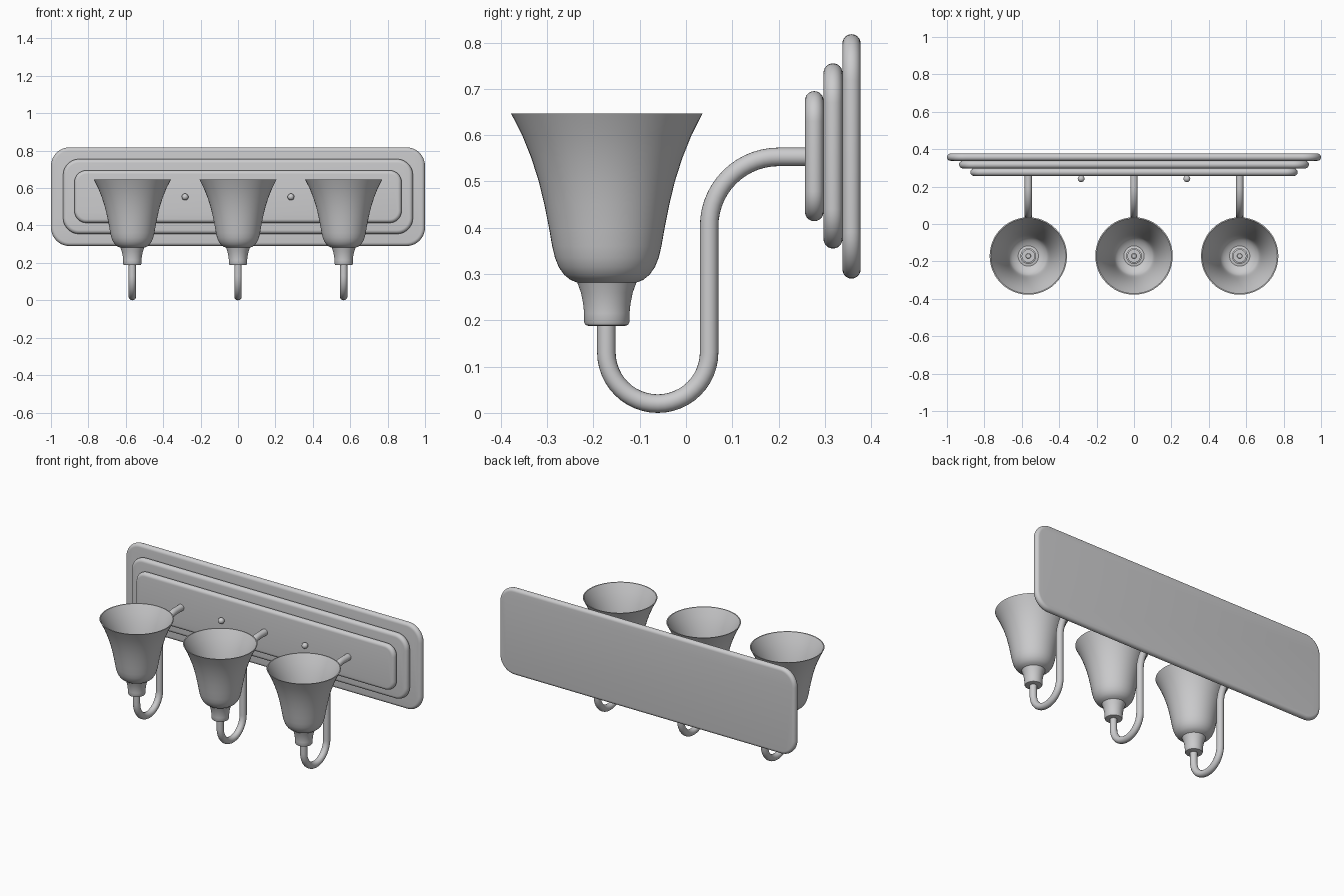
import bpy, bmesh, math
from math import sin, cos, pi

if "Cube" in bpy.data.objects:
    bpy.data.objects.remove(bpy.data.objects["Cube"])

metal = bpy.data.materials.new("satin_grey")
metal.diffuse_color = (0.6, 0.6, 0.61, 1)
metal.use_nodes = True
metal.node_tree.nodes["Principled BSDF"].inputs["Base Color"].default_value = metal.diffuse_color


def finish(name, bm, angle=35):
    bmesh.ops.remove_doubles(bm, verts=bm.verts, dist=1e-5)
    bmesh.ops.recalc_face_normals(bm, faces=bm.faces)
    me = bpy.data.meshes.new(name)
    bm.to_mesh(me)
    bm.free()
    me.materials.append(metal)
    ob = bpy.data.objects.new(name, me)
    bpy.context.collection.objects.link(ob)
    bpy.ops.object.select_all(action='DESELECT')
    ob.select_set(True)
    bpy.context.view_layer.objects.active = ob
    bpy.ops.object.shade_smooth_by_angle(angle=math.radians(angle))
    return ob


def skin(bm, rings, caps=True):
    """Join closed rings of points with quads."""
    vs = [[bm.verts.new(p) for p in r] for r in rings]
    n = len(vs[0])
    for a, b in zip(vs, vs[1:]):
        for i in range(n):
            bm.faces.new((a[i], a[(i + 1) % n], b[(i + 1) % n], b[i]))
    if caps:
        bm.faces.new(vs[0])
        bm.faces.new(vs[-1])


def plate(name, hx, z0, z1, y0, y1, rad):
    """Rounded rectangle with a fully rounded rim."""
    r, ym, zm, hz = (y1 - y0) / 2, (y0 + y1) / 2, (z0 + z1) / 2, (z1 - z0) / 2
    rings = []
    for k in range(13):
        t = -pi / 2 + pi * k / 12
        c = rad - r * (1 - cos(t))
        ring = []
        for q, (sx, sz) in enumerate(((1, 1), (-1, 1), (-1, -1), (1, -1))):
            for j in range(11):
                a = pi / 2 * (q + j / 10)
                ring.append((sx * (hx - rad) + c * cos(a), ym + r * sin(t),
                             zm + sz * (hz - rad) + c * sin(a)))
        rings.append(ring)
    bm = bmesh.new()
    skin(bm, rings)
    finish(name, bm)


def lathe(name, prof, x, y, caps=True, n=48):
    """Turn a (radius, z) profile about a vertical axis."""
    bm = bmesh.new()
    skin(bm, [[(x + r * cos(2 * pi * i / n), y + r * sin(2 * pi * i / n), z)
               for i in range(n)] for r, z in prof], caps)
    return finish(name, bm)


# Stepped wall plate
plate("back_plate", 1.0, 0.29, 0.818, 0.338, 0.377, 0.10)
plate("middle_plate", 0.935, 0.355, 0.755, 0.297, 0.338, 0.085)
plate("front_plate", 0.875, 0.414, 0.695, 0.257, 0.297, 0.065)

# Arm centre line in (y, z)
path = [(0.275, 0.553)]
path += [(0.20 - 0.15 * sin(a), 0.403 + 0.15 * cos(a))
         for a in (pi / 2 * i / 14 for i in range(15))]
path += [(-0.061 + 0.111 * cos(a), 0.131 - 0.111 * sin(a))
         for a in (pi * i / 24 for i in range(25))]
path += [(-0.172, 0.20)]


def arm(x, r=0.02, n=20):
    rings = []
    for i, (y, z) in enumerate(path):
        p, q = path[max(i - 1, 0)], path[min(i + 1, len(path) - 1)]
        d = math.hypot(q[0] - p[0], q[1] - p[1])
        ny, nz = -(q[1] - p[1]) / d, (q[0] - p[0]) / d
        rings.append([(x + r * cos(2 * pi * k / n), y + ny * r * sin(2 * pi * k / n),
                       z + nz * r * sin(2 * pi * k / n)) for k in range(n)])
    bm = bmesh.new()
    skin(bm, rings)
    finish("arm", bm)


outer = [(0.06, 0.28), (0.078, 0.287), (0.092, 0.298), (0.104, 0.315), (0.112, 0.335),
         (0.118, 0.36), (0.125, 0.40), (0.135, 0.45), (0.147, 0.50), (0.163, 0.55),
         (0.183, 0.60), (0.207, 0.647)]
inner = [(r - 0.006, z + (0.006 if z < 0.3 else 0)) for r, z in reversed(outer)]
holder = [(0.040, 0.188), (0.046, 0.190), (0.049, 0.196), (0.049, 0.215), (0.051, 0.235),
          (0.056, 0.260), (0.064, 0.282), (0.050, 0.288)]
socket = [(0.042, 0.286), (0.042, 0.302), (0.039, 0.304), (0.033, 0.304), (0.033, 0.292),
          (0.014, 0.292), (0.012, 0.298)]

# Three bell lamps on gooseneck arms
for x in (-0.565, 0, 0.565):
    arm(x)
    lathe("lamp_holder", holder, x, -0.171)
    lathe("bell_shade", outer + inner, x, -0.171, caps=False)
    lathe("bulb_socket", socket, x, -0.171, n=32)

# Round-headed mounting knobs
for x in (-0.283, 0.283):
    prof = [(0.010, 0.0), (0.010, 0.012)]
    prof += [(0.018 * cos(a), 0.018 + 0.018 * sin(a))
             for a in (-0.9 + (pi / 2 + 0.85) * i / 12 for i in range(13))]
    knob = lathe("mounting_knob", prof, 0, 0, n=24)
    knob.rotation_euler = (pi / 2, 0, 0)
    knob.location = (x, 0.26, 0.553)
